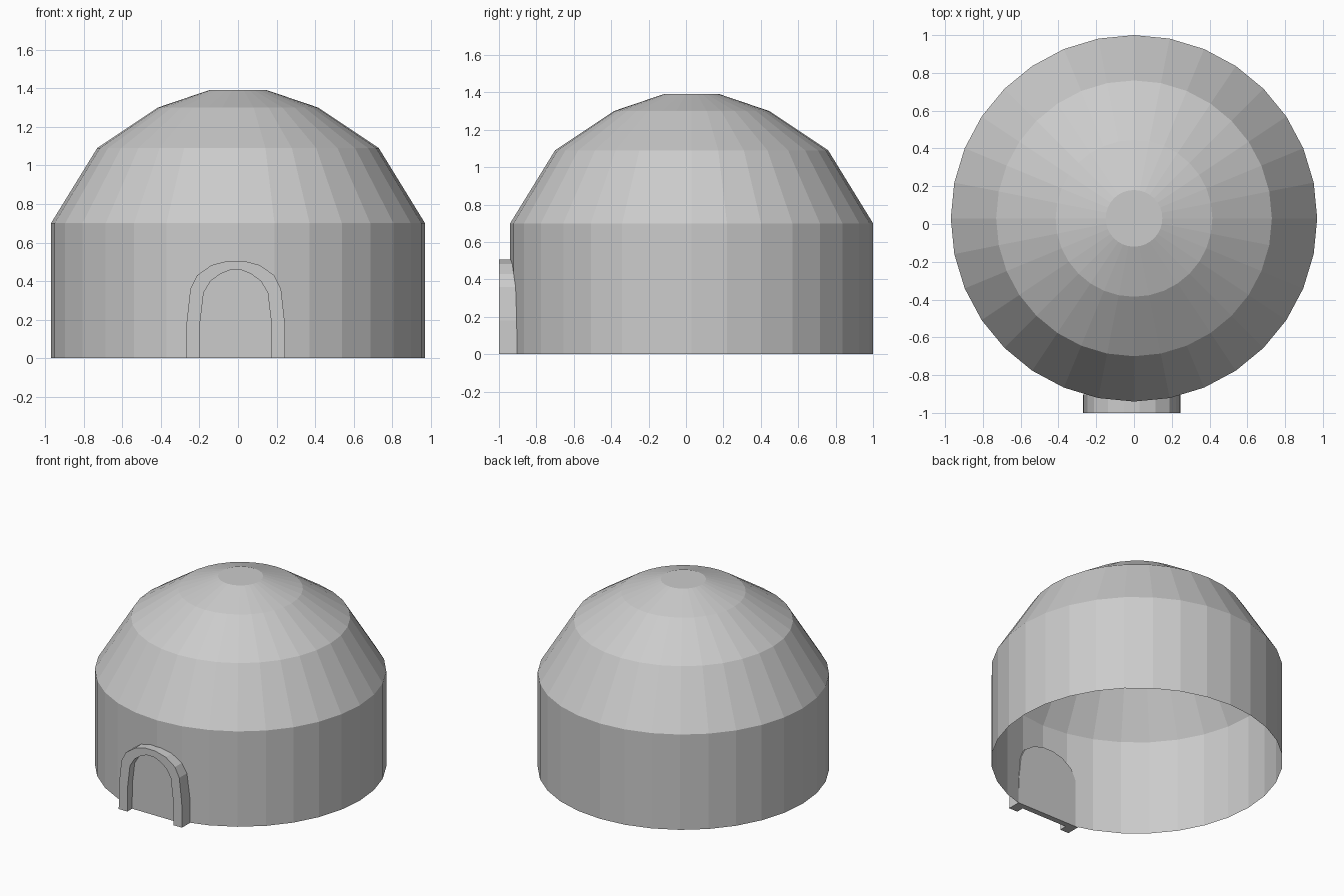
import bpy, bmesh, math

if "Cube" in bpy.data.objects:
    bpy.data.objects.remove(bpy.data.objects["Cube"])


def make_object(name, bm):
    bmesh.ops.recalc_face_normals(bm, faces=bm.faces)
    mesh = bpy.data.meshes.new(name)
    bm.to_mesh(mesh)
    bm.free()
    ob = bpy.data.objects.new(name, mesh)
    bpy.context.collection.objects.link(ob)
    return ob


def bridge(bm, a, b, closed):
    n = len(a)
    for i in range(n if closed else n - 1):
        j = (i + 1) % n
        bm.faces.new((a[i], a[j], b[j], b[i]))


# Domed hut: thin open-bottomed shell, 32 flat sides, (radius, height) profile
SIDES, CENTRE_Y = 32, 0.03
bm = bmesh.new()
rings = []
for r, z in [(0.97, 0), (0.97, 0.70), (0.73, 1.09), (0.415, 1.30), (0.15, 1.39)]:
    angles = [2 * math.pi * i / SIDES for i in range(SIDES)]
    rings.append([bm.verts.new((r * math.cos(a), CENTRE_Y + r * math.sin(a), z))
                  for a in angles])
for a, b in zip(rings, rings[1:]):
    bridge(bm, a, b, True)
bm.faces.new(rings[-1])
make_object("dome_shell", bm)

# Doorway: half outlines (half width, height), mirrored about the door centre
DOOR_X = -0.012
OUTER = [(0.257, 0), (0.255, 0.18), (0.235, 0.36), (0.20, 0.43), (0.125, 0.483), (0.04, 0.505)]
INNER = [(0.187, 0), (0.184, 0.19), (0.166, 0.34), (0.13, 0.40), (0.08, 0.437), (0.03, 0.457)]
BACK, FRONT, RECESS = -0.903, -1.0, -0.945


def arch(bm, half, y):
    pts = [(-x, z) for x, z in half] + [(x, z) for x, z in reversed(half)]
    return [bm.verts.new((DOOR_X + x, y, z)) for x, z in pts]


bm = bmesh.new()
loops = [arch(bm, OUTER, BACK), arch(bm, OUTER, FRONT),
         arch(bm, INNER, FRONT), arch(bm, INNER, RECESS)]
for a, b in zip(loops, loops[1:]):
    bridge(bm, a, b, False)
# Inside face, recessed door panel and underside
bm.faces.new(loops[0])
bm.faces.new(loops[3])
bm.faces.new([l[0] for l in loops] + [l[-1] for l in reversed(loops)])
make_object("arched_doorway", bm)
